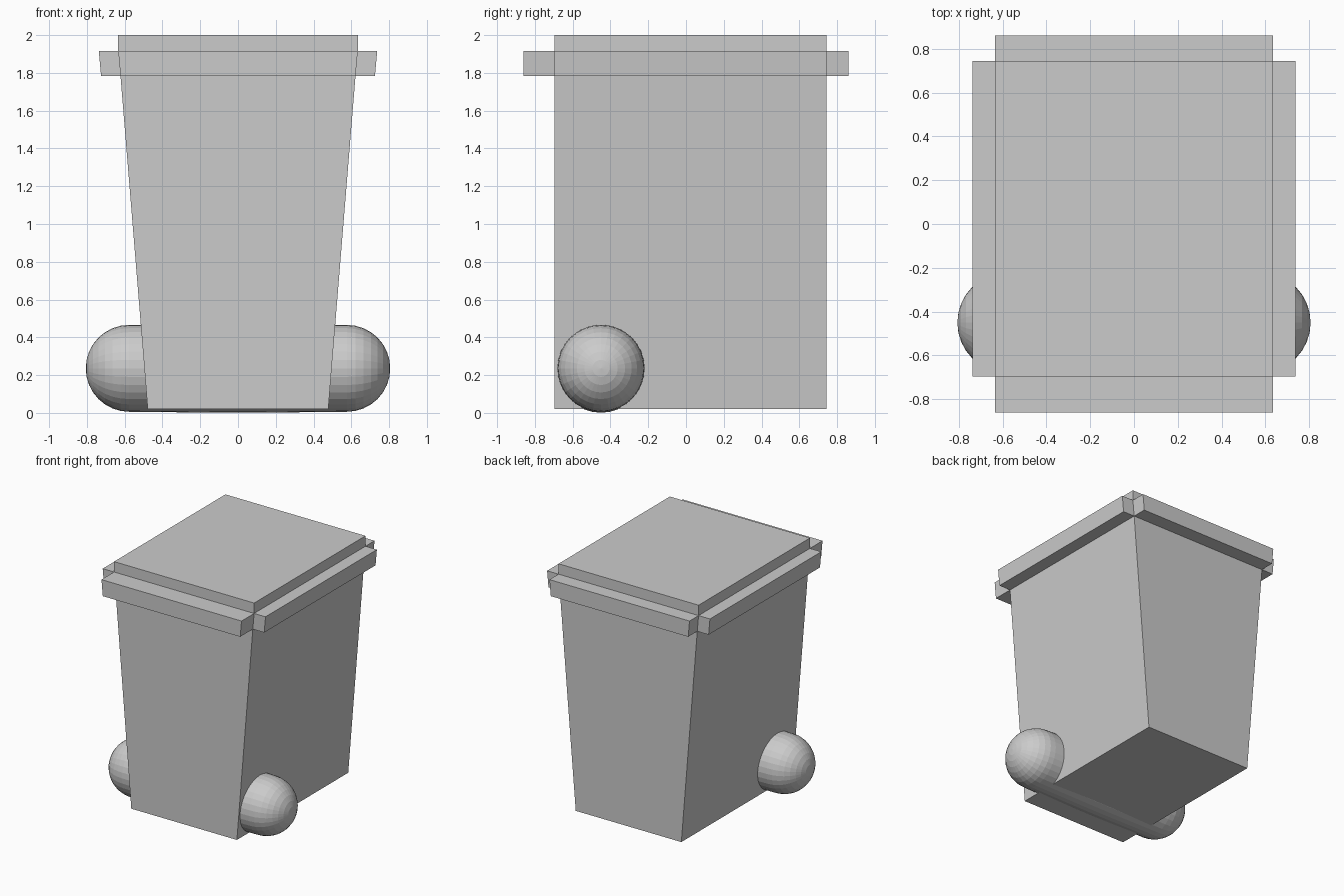
import bpy, bmesh, math
from mathutils import Vector, Matrix

cube = bpy.data.objects.get("Cube")
if cube:
    bpy.data.objects.remove(cube, do_unlink=True)

# Single plain grey
grey = bpy.data.materials.new("plain grey")
grey.use_nodes = True
colour = (0.6, 0.6, 0.6, 1)
grey.diffuse_color = colour
grey.node_tree.nodes["Principled BSDF"].inputs["Base Color"].default_value = colour


def finish(name, bm):
    bmesh.ops.recalc_face_normals(bm, faces=bm.faces)
    mesh = bpy.data.meshes.new(name)
    bm.to_mesh(mesh)
    bm.free()
    mesh.materials.append(grey)
    obj = bpy.data.objects.new(name, mesh)
    bpy.context.collection.objects.link(obj)
    return obj


# Bin body: stacked rectangles, widening upwards, with the lid on top
FRONT, BACK = -0.697, 0.743
levels = [(0.02, 0.478), (1.783, 0.622), (1.915, 0.634), (2.0, 0.634)]
bm = bmesh.new()
rings = []
for z, w in levels:
    corners = [(-w, FRONT), (w, FRONT), (w, BACK), (-w, BACK)]
    rings.append([bm.verts.new((x, y, z)) for x, y in corners])
rim_faces = []
for level, (low, high) in enumerate(zip(rings, rings[1:])):
    for i in range(4):
        j = (i + 1) % 4
        face = bm.faces.new((low[i], low[j], high[j], high[i]))
        if level == 1:
            rim_faces.append(face)
bm.faces.new(rings[0][::-1])
bm.faces.new(rings[-1])

# Rim: each side of the upper band pulled straight outwards, corners left open
pulls = [(0, -0.163, 0), (0.103, 0, 0), (0, 0.117, 0), (-0.103, 0, 0)]
for face, pull in zip(rim_faces, pulls):
    out = bmesh.ops.extrude_discrete_faces(bm, faces=[face])["faces"]
    bmesh.ops.translate(bm, verts=out[0].verts, vec=Vector(pull))
finish("bin_body_and_lid", bm)

# Wheels and axle: one round-ended roller turned about the x axis
RADIUS, CAP, RINGS, SEGMENTS = 0.23, 0.576, 8, 32
half = []
for k in range(RINGS + 1):
    a = math.pi / 2 * k / RINGS
    half.append((CAP + RADIUS * math.cos(a), RADIUS * math.sin(a)))
half.append((0.1, 0.235))
profile = half + [(-x, r) for x, r in reversed(half)]
bm = bmesh.new()
verts = [bm.verts.new((x, 0, -r)) for x, r in profile]
edges = [bm.edges.new(pair) for pair in zip(verts, verts[1:])]
bmesh.ops.spin(bm, geom=verts + edges, cent=(0, 0, 0), axis=(1, 0, 0),
               angle=math.tau, steps=SEGMENTS)
bmesh.ops.remove_doubles(bm, verts=bm.verts, dist=0.0005)
bmesh.ops.transform(bm, matrix=Matrix.Translation((0, -0.45, 0.236)), verts=bm.verts)
finish("wheels_and_axle", bm)
